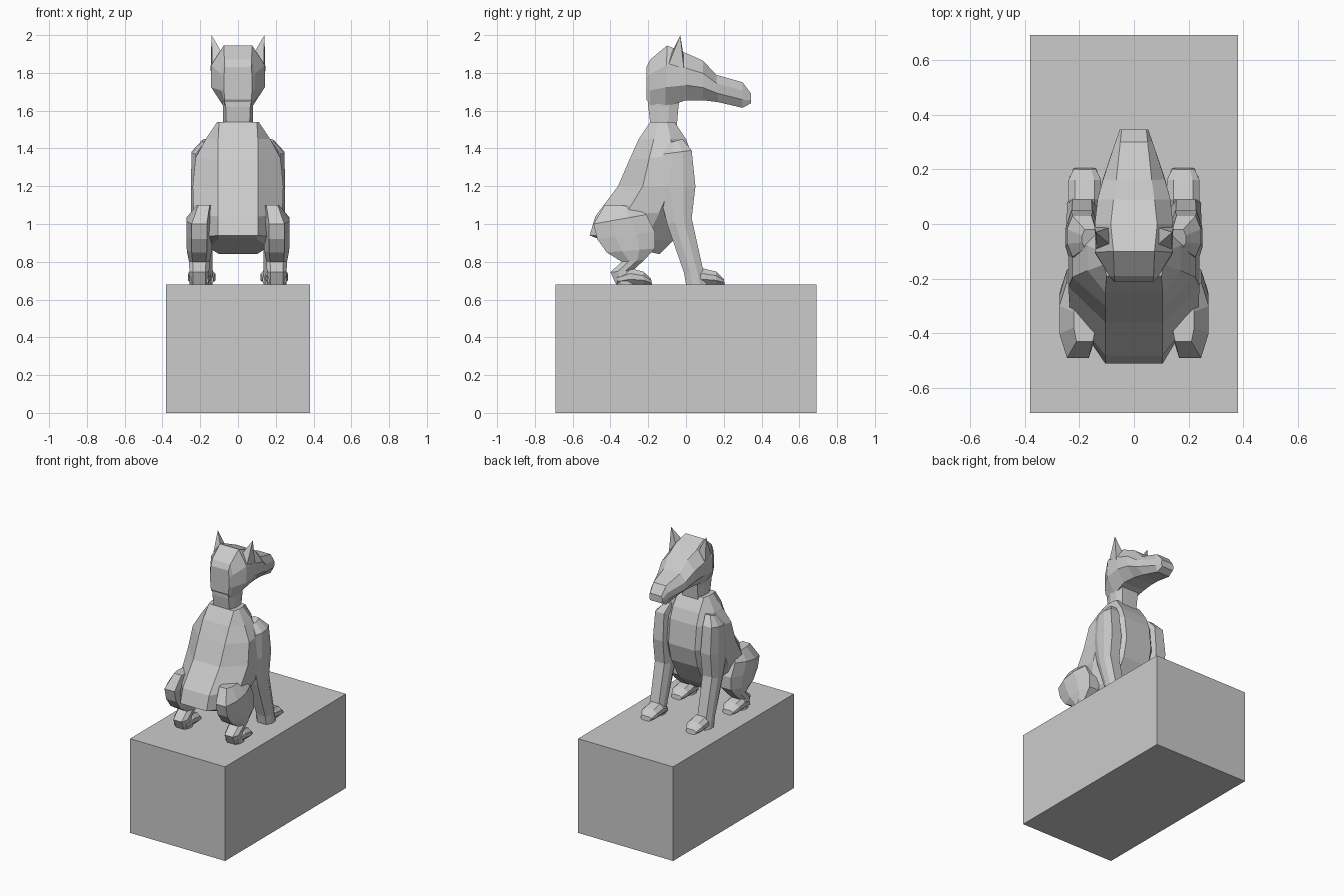
import bpy, bmesh
from mathutils import Vector


def finish(name, bm, mirror=False):
    bmesh.ops.recalc_face_normals(bm, faces=bm.faces)
    me = bpy.data.meshes.new(name)
    bm.to_mesh(me)
    bm.free()
    ob = bpy.data.objects.new(name, me)
    bpy.context.collection.objects.link(ob)
    if mirror:
        ob.modifiers.new("Mirror", 'MIRROR')
    return ob


def loft(name, sections, xc=0.0, mirror=False, t=0.32):
    """Eight-sided loft; section = (y0, z0, y1, z1, half_width, flat_half_width[, x shift])."""
    bm = bmesh.new()
    rings = []
    for y0, z0, y1, z1, w, f, *dx in sections:
        cx = xc + (dx[0] if dx else 0)
        outline = [(-f, 0), (f, 0), (w, t), (w, 1 - t), (f, 1), (-f, 1), (-w, 1 - t), (-w, t)]
        rings.append([bm.verts.new((cx + x, y0 + (y1 - y0) * k, z0 + (z1 - z0) * k))
                      for x, k in outline])
    for a, b in zip(rings, rings[1:]):
        for i in range(8):
            j = (i + 1) % 8
            bm.faces.new((a[i], a[j], b[j], b[i]))
    bm.faces.new(rings[0])
    bm.faces.new(rings[-1])
    return finish(name, bm, mirror)


# Plinth block
bm = bmesh.new()
bmesh.ops.create_cube(bm, size=1)
for v in bm.verts:
    v.co = Vector((v.co.x * 0.76, v.co.y * 1.38, (v.co.z + 0.5) * 0.68))
finish("plinth", bm)

# Seated torso, from shoulders down to the rump
loft("torso", [
    (-0.19, 1.54, -0.06, 1.54, 0.11, 0.10),
    (-0.25, 1.45, 0.00, 1.45, 0.17, 0.105),
    (-0.30, 1.34, 0.03, 1.37, 0.225, 0.105),
    (-0.36, 1.20, 0.05, 1.20, 0.24, 0.105),
    (-0.48, 1.04, 0.02, 1.07, 0.235, 0.105),
    (-0.51, 0.94, -0.07, 0.91, 0.19, 0.105),
    (-0.46, 0.92, -0.14, 0.84, 0.14, 0.10),
])

# Neck
loft("neck", [
    (-0.185, 1.50, -0.05, 1.50, 0.08, 0.06),
    (-0.20, 1.62, -0.04, 1.62, 0.08, 0.065),
    (-0.20, 1.74, -0.02, 1.74, 0.09, 0.07),
])

# Head with long muzzle, from the back of the skull to the nose
loft("head", [
    (-0.21, 1.66, -0.21, 1.83, 0.075, 0.07),
    (-0.19, 1.63, -0.19, 1.87, 0.09, 0.072),
    (-0.11, 1.62, -0.10, 1.945, 0.142, 0.075),
    (0.00, 1.655, 0.00, 1.905, 0.143, 0.085),
    (0.09, 1.655, 0.09, 1.865, 0.133, 0.075),
    (0.17, 1.645, 0.16, 1.79, 0.113, 0.065),
    (0.30, 1.615, 0.30, 1.75, 0.068, 0.05),
    (0.345, 1.64, 0.345, 1.69, 0.052, 0.045),
])

# Pointed ears
bm = bmesh.new()
base = [bm.verts.new(p) for p in
        ((0.07, -0.09, 1.88), (0.135, -0.11, 1.80), (0.145, -0.01, 1.81), (0.08, -0.01, 1.87))]
tip = bm.verts.new((0.14, -0.03, 2.0))
bm.faces.new(base)
for i in range(4):
    bm.faces.new((base[i], base[(i + 1) % 4], tip))
finish("ears", bm, True)

# Straight front legs
loft("front_legs", [
    (-0.09, 1.43, -0.02, 1.45, 0.03, 0.02, -0.03),
    (-0.12, 1.37, 0.03, 1.39, 0.055, 0.035),
    (-0.15, 1.20, 0.05, 1.20, 0.06, 0.04),
    (-0.10, 1.00, 0.03, 1.03, 0.058, 0.038),
    (-0.01, 0.74, 0.09, 0.76, 0.055, 0.035),
    (0.00, 0.68, 0.11, 0.68, 0.055, 0.035),
], 0.19, True)

# Folded hind legs: haunch, hock and ankle in one loft
loft("hind_legs", [
    (-0.43, 1.10, -0.27, 1.095, 0.04, 0.03, -0.025),
    (-0.49, 1.00, -0.21, 1.05, 0.068, 0.04),
    (-0.47, 0.92, -0.165, 0.96, 0.068, 0.04),
    (-0.42, 0.85, -0.165, 0.87, 0.066, 0.04),
    (-0.34, 0.80, -0.22, 0.81, 0.055, 0.035),
    (-0.40, 0.745, -0.28, 0.755, 0.052, 0.032),
    (-0.37, 0.68, -0.27, 0.68, 0.052, 0.032),
], 0.205, True)

# Paws
for name, x, y in (("front_paws", 0.18, 0.0), ("hind_paws", 0.205, -0.385)):
    loft(name, [
        (y + 0.02, 0.68, y + 0.02, 0.73, 0.05, 0.035),
        (y + 0.09, 0.68, y + 0.09, 0.765, 0.06, 0.035),
        (y + 0.16, 0.68, y + 0.16, 0.748, 0.06, 0.035),
        (y + 0.205, 0.68, y + 0.20, 0.71, 0.04, 0.025),
    ], x, True)
